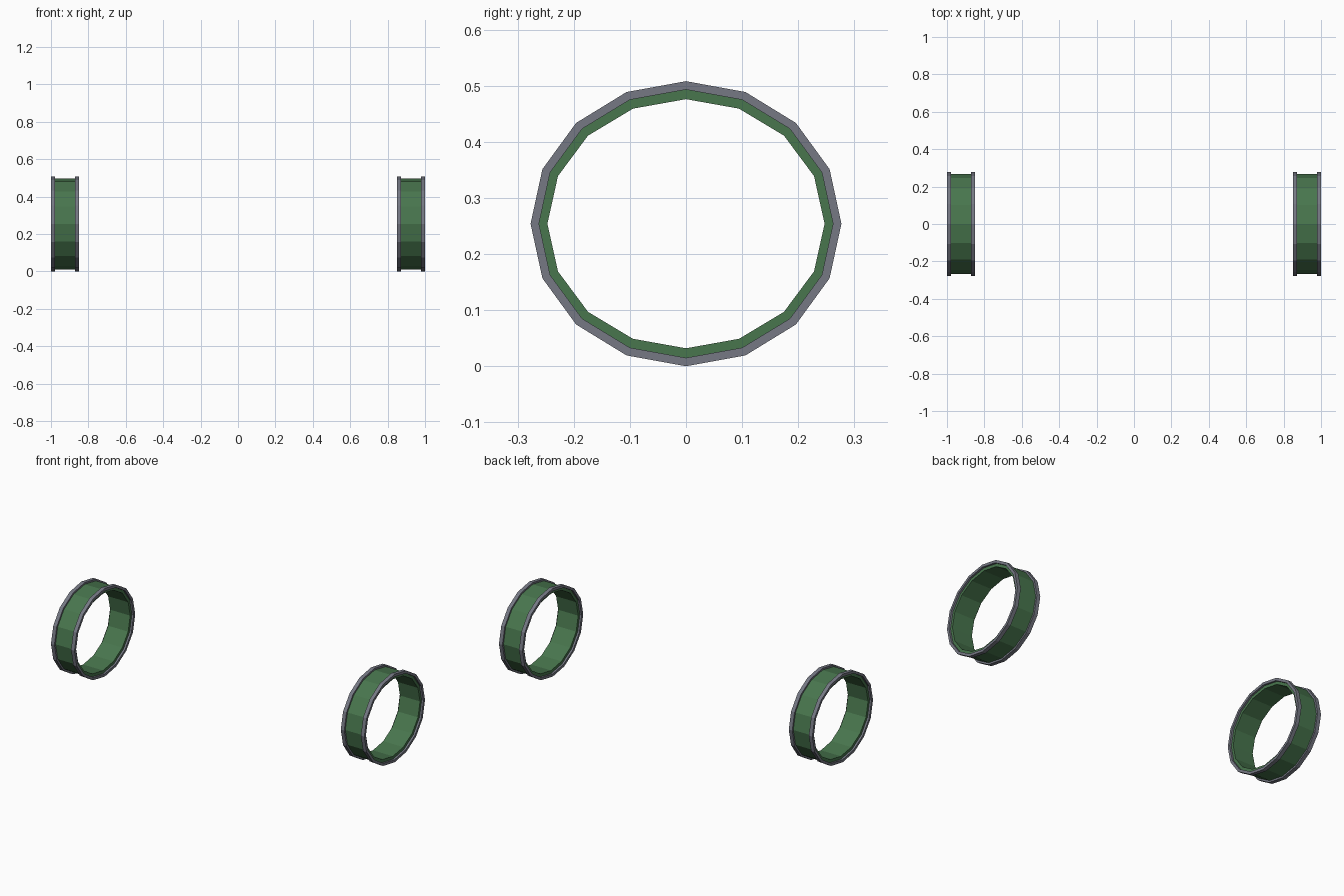
import bpy, bmesh, math

if "Cube" in bpy.data.objects:
    bpy.data.objects.remove(bpy.data.objects["Cube"])

SIDES = 16
CENTER_Z = 0.254
BAND_X = 0.925      # middle of each cuff
HALF = 0.075        # half of the cuff's full width
RIM_W = 0.022

green = bpy.data.materials.new("green_band")
green.diffuse_color = (0.065, 0.18, 0.075, 1)
green.use_nodes = True
green.node_tree.nodes["Principled BSDF"].inputs["Base Color"].default_value = green.diffuse_color
steel = bpy.data.materials.new("steel_rim")
steel.diffuse_color = (0.18, 0.19, 0.23, 1)
steel.use_nodes = True
steel.node_tree.nodes["Principled BSDF"].inputs["Base Color"].default_value = steel.diffuse_color


def tube(name, x0, x1, outer, inner, mat):
    """Open elliptical tube along x; outer and inner are (y, z) radii."""
    bm = bmesh.new()
    loops = []
    for x, (ry, rz) in ((x0, outer), (x1, outer), (x1, inner), (x0, inner)):
        loops.append([bm.verts.new((x, ry * math.sin(a), CENTER_Z + rz * math.cos(a)))
                      for a in (2 * math.pi * i / SIDES for i in range(SIDES))])
    for k in range(4):
        a, b = loops[k], loops[(k + 1) % 4]
        for i in range(SIDES):
            j = (i + 1) % SIDES
            bm.faces.new((a[i], a[j], b[j], b[i]))
    bmesh.ops.recalc_face_normals(bm, faces=bm.faces)
    mesh = bpy.data.meshes.new(name)
    bm.to_mesh(mesh)
    bm.free()
    mesh.materials.append(mat)
    obj = bpy.data.objects.new(name, mesh)
    bpy.context.collection.objects.link(obj)


for side, s in (("left", -1), ("right", 1)):
    c = s * BAND_X
    # wide band, its ends tucked inside the rims
    w = HALF - RIM_W / 2
    tube(f"{side}_cuff_band", c - w, c + w, (0.267, 0.244), (0.247, 0.222), green)
    # raised rim on each end
    for end, e in (("outer", s), ("inner", -s)):
        m = c + e * (HALF - RIM_W / 2)
        tube(f"{side}_cuff_{end}_rim", m - RIM_W / 2, m + RIM_W / 2,
             (0.277, 0.254), (0.262, 0.239), steel)
